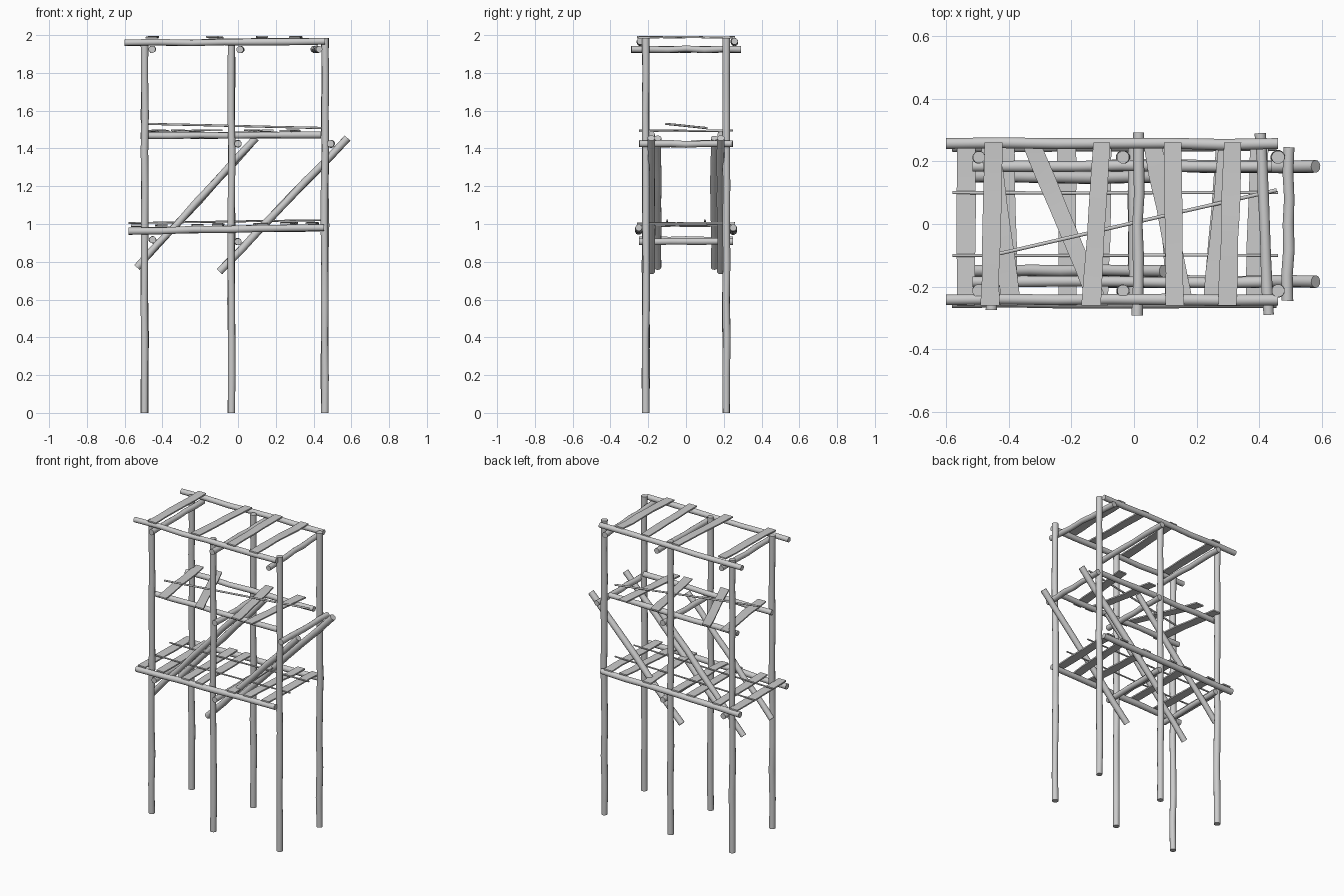
import bpy, bmesh, random
from mathutils import Vector

if "Cube" in bpy.data.objects:
    bpy.data.objects.remove(bpy.data.objects["Cube"])

random.seed(4)
SIDES = 12


def finish(name, bm):
    bmesh.ops.recalc_face_normals(bm, faces=bm.faces)
    me = bpy.data.meshes.new(name)
    bm.to_mesh(me)
    bm.free()
    ob = bpy.data.objects.new(name, me)
    bpy.context.collection.objects.link(ob)
    bpy.ops.object.select_all(action='DESELECT')
    ob.select_set(True)
    bpy.context.view_layer.objects.active = ob
    bpy.ops.object.shade_smooth_by_angle(angle=0.7)


def loft(name, rings):
    # skin a list of equal-sized vertex rings and cap the ends
    bm = bmesh.new()
    vs = [[bm.verts.new(p) for p in ring] for ring in rings]
    n = len(vs[0])
    for a, b in zip(vs, vs[1:]):
        for i in range(n):
            bm.faces.new((a[i], a[(i + 1) % n], b[(i + 1) % n], b[i]))
    bm.faces.new(vs[0])
    bm.faces.new(vs[-1])
    finish(name, bm)


def pole(name, a, b, r, segs=6, wobble=0.003):
    # rough round pole, slightly crooked between its ends
    from math import cos, sin, tau
    a, b = Vector(a), Vector(b)
    d = (b - a).normalized()
    u = d.orthogonal().normalized()
    v = d.cross(u)
    rings = []
    for k in range(segs + 1):
        w = wobble if 0 < k < segs else 0
        c = a.lerp(b, k / segs) + u * random.uniform(-w, w) + v * random.uniform(-w, w)
        rr = r * random.uniform(0.94, 1.06)
        rings.append([c + (u * cos(tau * i / SIDES) + v * sin(tau * i / SIDES)) * rr
                      for i in range(SIDES)])
    loft(name, rings)


def plank(name, xb, xf, z, w, y0=0.26, t=0.009):
    # thin warped board running from back (xb) to front (xf)
    rings = []
    n = 5
    for k in range(n + 1):
        f = k / n
        x = xb + (xf - xb) * f
        y = y0 - 2 * y0 * f
        h = w / 2 * random.uniform(0.92, 1.08)
        zz = z + random.uniform(-0.003, 0.003)
        rings.append([Vector((x + sx * h, y, zz + sz * t / 2))
                      for sx, sz in ((-1, -1), (1, -1), (1, 1), (-1, 1))])
    loft(name, rings)


# Upright posts, rails and braces, mirrored front to back
for s, side in ((-1, "front"), (1, "back")):
    for x, top, tag in ((-0.495, 1.975, "left"), (-0.035, 1.975, "middle"), (0.46, 1.985, "right")):
        pole(f"{side}_post_{tag}", (x, s * 0.213, 0), (x, s * 0.213, top), 0.02, 10)
    y = -0.242 if s < 0 else 0.257
    pole(f"{side}_top_rail", (-0.6, y, 1.96), (0.46, y, 1.967), 0.018)
    pole(f"{side}_middle_rail", (-0.515, s * 0.184, 1.468), (0.44, s * 0.184, 1.472), 0.018)
    pole(f"{side}_lower_rail", (-0.58, s * 0.25, 0.962), (0.455, s * 0.25, 0.98), 0.019)
    pole(f"{side}_brace_left", (-0.535, s * 0.15, 0.77), (0.095, s * 0.15, 1.455), 0.019)
    pole(f"{side}_brace_right", (-0.098, s * 0.184, 0.748), (0.58, s * 0.184, 1.455), 0.02)
    # thin sticks lying on the lower deck
    pole(f"{side}_lower_stick", (-0.58, s * 0.1, 1.005), (0.46, s * 0.1, 1.02), 0.005, 3, 0.001)

# Thin diagonal stick lying on the middle deck
pole("middle_stick", (-0.475, -0.105, 1.53), (0.455, 0.108, 1.508), 0.006, 3, 0.001)

# Cross beams under each deck: front x, back x, z, half length
for i, (xf, xb, z, l) in enumerate((
        (-0.455, -0.455, 1.925, 0.275), (0.01, 0.015, 1.923, 0.292), (0.43, 0.403, 1.925, 0.29),
        (0.0, 0.0, 1.425, 0.25), (0.49, 0.495, 1.425, 0.245),
        (-0.452, -0.452, 0.917, 0.25), (0.0, 0.0, 0.907, 0.25))):
    pole(f"cross_beam_{i + 1}", (xf, -l, z), (xb, l, z), 0.018)

# Deck boards: back x, front x
for i, (b, f) in enumerate(((-0.448, -0.46), (-0.103, -0.137), (0.123, 0.13), (0.315, 0.298))):
    plank(f"top_board_{i + 1}", b, f, 1.988, 0.058)
for i, (b, f) in enumerate(((-0.46, -0.392), (-0.325, -0.115), (0.06, 0.158), (0.3, 0.25))):
    plank(f"middle_board_{i + 1}", b, f, 1.494, 0.06, 0.25)
for i, (b, f) in enumerate(((-0.535, -0.537), (-0.41, -0.4), (-0.215, -0.212), (-0.1, -0.11),
                            (0.11, 0.13), (0.29, 0.25), (0.4, 0.385))):
    plank(f"lower_board_{i + 1}", b, f, 0.99 + 0.016 * (b + 0.54), 0.058)
